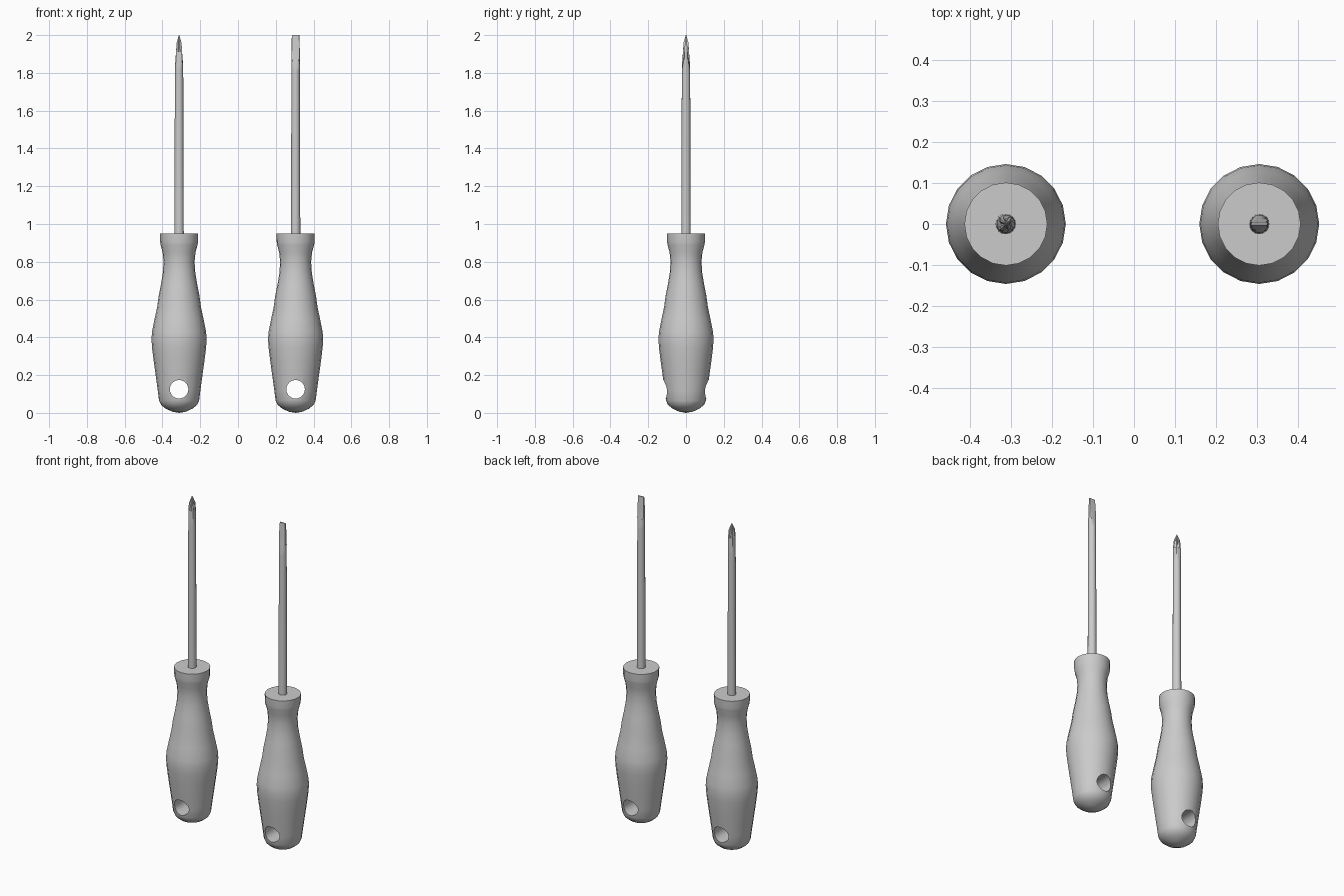
import bpy
import bmesh
from math import cos, sin, pi, radians

if "Cube" in bpy.data.objects:
    bpy.data.objects.remove(bpy.data.objects["Cube"])

SIDES = 20
HANDLE = [(0.0, 0.0), (0.035, 0.006), (0.07, 0.022), (0.095, 0.042), (0.106, 0.065),
          (0.113, 0.12), (0.124, 0.2), (0.135, 0.28), (0.143, 0.345), (0.146, 0.39),
          (0.143, 0.43), (0.129, 0.5), (0.116, 0.56), (0.108, 0.62), (0.096, 0.68),
          (0.086, 0.74), (0.082, 0.8), (0.087, 0.85), (0.098, 0.89), (0.1, 0.905),
          (0.101, 0.95)]


def skin(name, rings, x):
    """Mesh through equal-length rings of points, capped at both ends."""
    bm = bmesh.new()
    loops = [[bm.verts.new(p) for p in ring] for ring in rings]
    n = len(loops[0])
    for a, b in zip(loops, loops[1:]):
        for i in range(n):
            j = (i + 1) % n
            bm.faces.new((a[i], a[j], b[j], b[i]))
    bm.faces.new(loops[0][::-1])
    bm.faces.new(loops[-1])
    bmesh.ops.remove_doubles(bm, verts=bm.verts, dist=0.00005)
    bmesh.ops.recalc_face_normals(bm, faces=bm.faces)
    mesh = bpy.data.meshes.new(name)
    bm.to_mesh(mesh)
    bm.free()
    obj = bpy.data.objects.new(name, mesh)
    obj.location.x = x
    bpy.context.collection.objects.link(obj)
    return obj


def ring(r, z, n=SIDES):
    return [(r * cos(2 * pi * i / n), r * sin(2 * pi * i / n), z) for i in range(n)]


def smooth(obj, angle):
    bpy.ops.object.select_all(action='DESELECT')
    obj.select_set(True)
    bpy.context.view_layer.objects.active = obj
    bpy.ops.object.shade_smooth_by_angle(angle=radians(angle))


def handle(name, x):
    # Turned grip with a round hanging hole near its end
    grip = skin(name, [ring(max(r, 0.00001), z) for r, z in HANDLE], x)
    bpy.ops.mesh.primitive_cylinder_add(vertices=24, radius=0.049, depth=0.5,
                                        location=(x, 0, 0.125), rotation=(pi / 2, 0, 0))
    cutter = bpy.context.object
    cutter.hide_render = True
    mod = grip.modifiers.new("hanging_hole", 'BOOLEAN')
    mod.object = cutter
    mod.operation = 'DIFFERENCE'
    mod.solver = 'EXACT'
    bpy.context.view_layer.objects.active = grip
    bpy.ops.object.modifier_apply(modifier=mod.name)
    bpy.data.objects.remove(cutter)
    smooth(grip, 35)


def cross_ring(r, z, depth):
    # Four flutes pinched into a circle, facing the x and y axes
    pts = []
    for i in range(16):
        k = r * (1 - depth * (1, 0.45, 0, 0.45)[i % 4])
        pts.append((k * cos(pi * i / 8), k * sin(pi * i / 8), z))
    return pts


def blade_ring(r, z, t):
    return [(px, max(-t, min(t, py)), z) for px, py, z in ring(r, z, 16)]


# Handles
handle("cross_handle", -0.312)
handle("flat_handle", 0.305)

# Cross-point shaft with fluted, pointed tip
cross = skin("cross_shaft", [ring(0.025, 0.9, 16), ring(0.022, 1.82, 16),
                             cross_ring(0.022, 1.83, 0.0), cross_ring(0.022, 1.91, 0.45),
                             cross_ring(0.018, 1.96, 0.55), cross_ring(0.0015, 2.0, 0.3)], -0.312)
smooth(cross, 25)

# Flat-blade shaft tapering to a straight edge
flat = skin("flat_shaft", [ring(0.025, 0.9, 16), ring(0.022, 1.81, 16),
                           blade_ring(0.022, 1.82, 0.0215), blade_ring(0.0225, 1.87, 0.013),
                           blade_ring(0.022, 1.93, 0.0075), blade_ring(0.02, 2.0, 0.003)], 0.305)
smooth(flat, 25)
